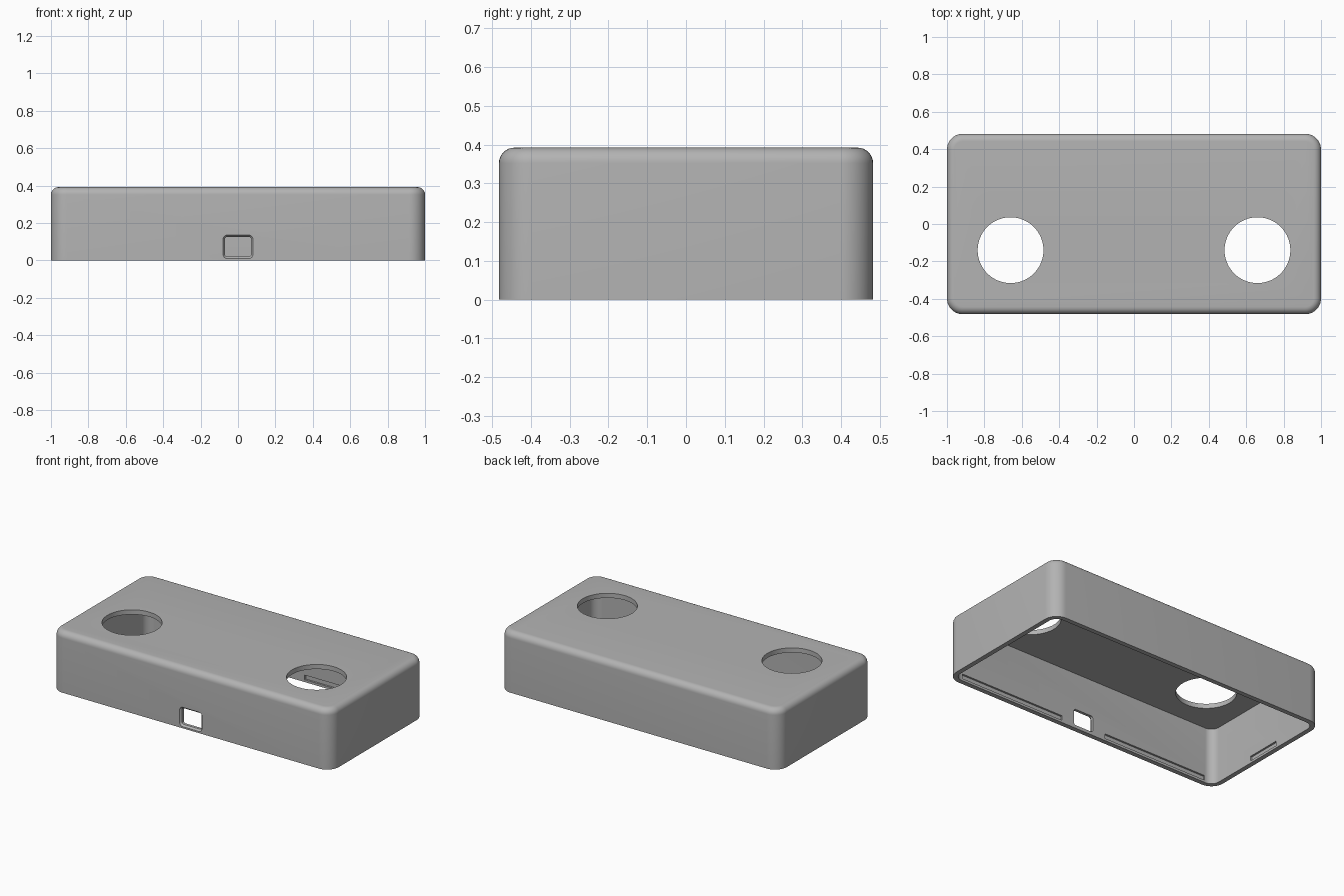
import bpy
import bmesh
import math
from mathutils import Matrix, Vector

old = bpy.data.objects.get("Cube")
if old:
    bpy.data.objects.remove(old, do_unlink=True)

LENGTH, DEPTH, HEIGHT = 2.0, 0.965, 0.392
WALL, CORNER, FILLET = 0.03, 0.085, 0.04

grey = bpy.data.materials.new("plain grey")
grey.use_nodes = True
grey.diffuse_color = (0.45, 0.45, 0.45, 1)
grey.node_tree.nodes["Principled BSDF"].inputs["Base Color"].default_value = (0.45, 0.45, 0.45, 1)


def rounded_ring(bm, width, depth, radius, z, steps=10):
    """Closed ring of vertices along a rounded rectangle."""
    verts = []
    for i, (sx, sy) in enumerate([(1, 1), (-1, 1), (-1, -1), (1, -1)]):
        centre = Vector((sx * (width / 2 - radius), sy * (depth / 2 - radius), z))
        for s in range(steps + 1):
            a = (i + s / steps) * math.pi / 2
            verts.append(bm.verts.new(centre + radius * Vector((math.cos(a), math.sin(a), 0))))
    return verts


def loft(name, sections, matrix=Matrix()):
    """Solid through rounded rectangles given as (width, depth, radius, z)."""
    bm = bmesh.new()
    rings = [rounded_ring(bm, *s) for s in sections]
    for a, b in zip(rings, rings[1:]):
        for i in range(len(a)):
            j = (i + 1) % len(a)
            bm.faces.new((a[i], a[j], b[j], b[i]))
    bm.faces.new(rings[0][::-1])
    bm.faces.new(rings[-1])
    bm.transform(matrix)
    bmesh.ops.recalc_face_normals(bm, faces=bm.faces)
    mesh = bpy.data.meshes.new(name)
    bm.to_mesh(mesh)
    bm.free()
    mesh.materials.append(grey)
    obj = bpy.data.objects.new(name, mesh)
    bpy.context.collection.objects.link(obj)
    return obj


def box(name, centre, size):
    bpy.ops.mesh.primitive_cube_add(size=1, location=centre)
    obj = bpy.context.object
    obj.name, obj.scale = name, size
    obj.data.materials.append(grey)
    return obj


# Outer body with a rounded top edge
sections = [(LENGTH, DEPTH, CORNER, 0)]
for k in range(9):
    a = k / 8 * math.pi / 2
    inset = FILLET * (1 - math.cos(a))
    sections.append((LENGTH - 2 * inset, DEPTH - 2 * inset, CORNER - inset,
                     HEIGHT - FILLET + FILLET * math.sin(a)))
case = loft("case_shell", sections)

# Hollow inside, open at the bottom
inner = (LENGTH - 2 * WALL, DEPTH - 2 * WALL, CORNER - WALL)
cutters = [loft("cavity_cutter", [(*inner, -0.1), (*inner, HEIGHT - WALL)])]

# Round openings in the top
for side in (-1, 1):
    bpy.ops.mesh.primitive_cylinder_add(vertices=64, radius=0.176, depth=0.3,
                                        location=(side * 0.66, -0.14, HEIGHT))
    bpy.context.object.name = "round_opening_cutter"
    bpy.context.object.data.materials.append(grey)
    cutters.append(bpy.context.object)

# Port in the front wall, chamfered on the outside
to_front = Matrix.Translation((0, -DEPTH / 2, 0.073)) @ Matrix.Rotation(math.pi / 2, 4, "X")
cutters.append(loft("port_cutter", [(0.14, 0.105, 0.012, -0.1), (0.14, 0.105, 0.012, -0.012),
                                    (0.16, 0.125, 0.022, 0), (0.16, 0.125, 0.022, 0.05)], to_front))

# Snap grooves around the inner rim
GROOVE, GROOVE_Z, GROOVE_H = 0.012, 0.03, 0.03
for sx in (-1, 1):
    cutters.append(box("end_groove_cutter", (sx * (LENGTH / 2 - WALL), 0, GROOVE_Z),
                       (2 * GROOVE, 0.23, GROOVE_H)))
    for sy in (-1, 1):
        cutters.append(box("long_groove_cutter", (sx * 0.535, sy * (DEPTH / 2 - WALL), GROOVE_Z),
                           (0.75, 2 * GROOVE, GROOVE_H)))

# Cut everything out of the body
bpy.ops.object.select_all(action="DESELECT")
bpy.context.view_layer.objects.active = case
case.select_set(True)
for cutter in cutters:
    mod = case.modifiers.new("cut", "BOOLEAN")
    mod.operation, mod.solver, mod.object = "DIFFERENCE", "EXACT", cutter
    bpy.ops.object.modifier_apply(modifier=mod.name)
    bpy.data.objects.remove(cutter, do_unlink=True)
bpy.ops.object.shade_smooth_by_angle(angle=math.radians(30))
